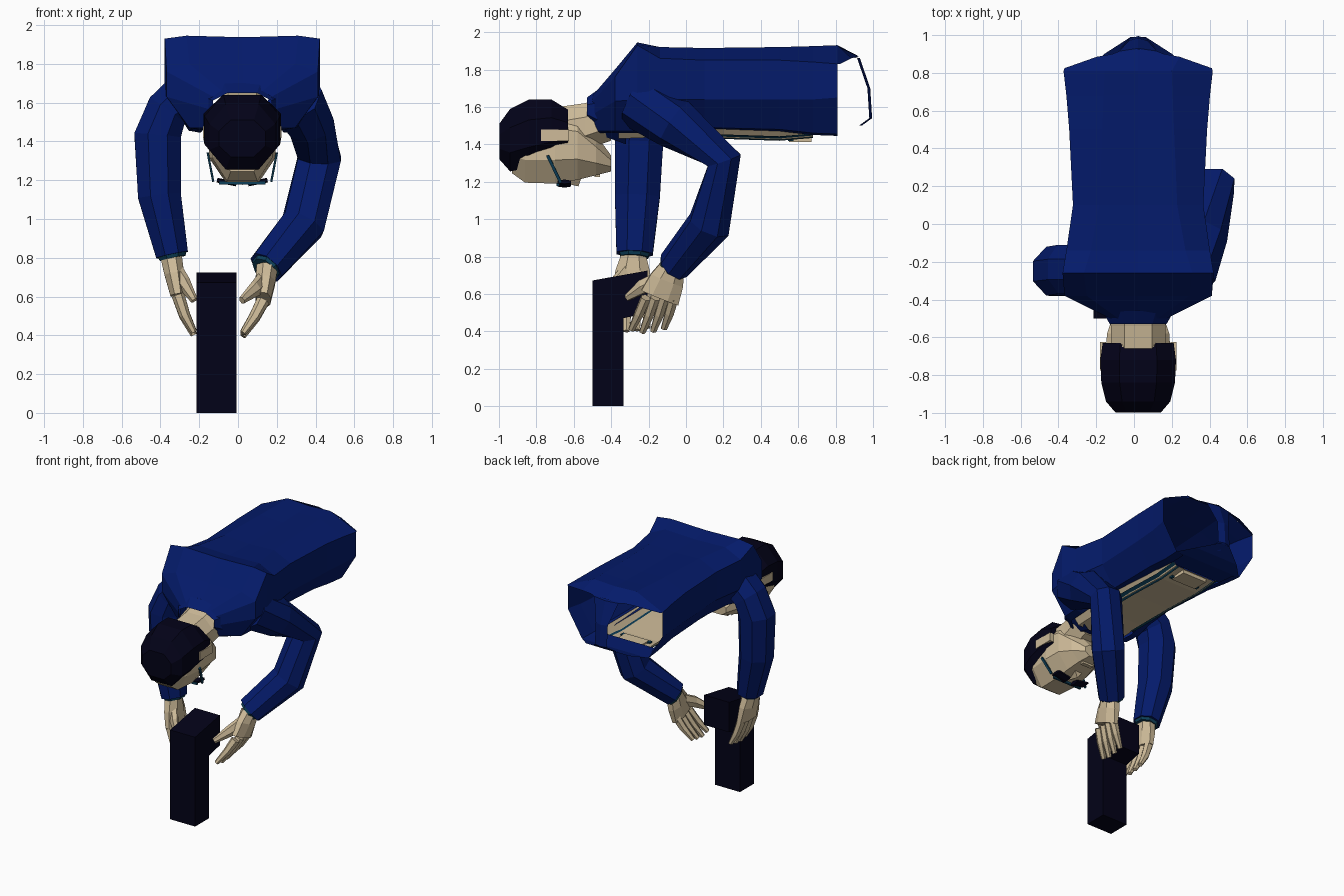
import bpy, bmesh, math
from mathutils import Vector as V

if "Cube" in bpy.data.objects:
    bpy.data.objects.remove(bpy.data.objects["Cube"])

CX = 0.022  # the body's own centre line


def mat(name, c):
    m = bpy.data.materials.new(name)
    m.diffuse_color = (*c, 1)
    m.use_nodes = True
    m.node_tree.nodes["Principled BSDF"].inputs["Base Color"].default_value = m.diffuse_color
    return m


BLUE = mat("blue cloth", (0.0012, 0.0105, 0.145))
SKIN = mat("skin", (0.62, 0.50, 0.32))
DARK = mat("dark navy", (0.0008, 0.0006, 0.009))
TEAL = mat("teal trim", (0.004, 0.05, 0.10))


def mesh(name, verts, faces, m):
    bm = bmesh.new()
    vs = [bm.verts.new(v) for v in verts]
    for f in faces:
        bm.faces.new([vs[i] for i in f])
    bmesh.ops.recalc_face_normals(bm, faces=bm.faces)
    me = bpy.data.meshes.new(name)
    bm.to_mesh(me)
    bm.free()
    me.materials.append(m)
    ob = bpy.data.objects.new(name, me)
    bpy.context.collection.objects.link(ob)
    return ob


def loft(name, rings, m, closed=True, caps=True):
    n = len(rings[0])
    faces = []
    for r in range(len(rings) - 1):
        for i in range(n if closed else n - 1):
            j = (i + 1) % n
            faces.append((r * n + i, r * n + j, r * n + n + j, r * n + n + i))
    if caps and closed:
        faces += [tuple(range(n)), tuple(range(len(rings) * n - n, len(rings) * n))]
    return mesh(name, [p for r in rings for p in r], faces, m)


def tube(name, path, m, side=(0, 1, 0), n=8, caps=True):
    """path: (point, radius along side, radius across)"""
    rings = []
    for i, (p, a, b) in enumerate(path):
        d = V(path[min(i + 1, len(path) - 1)][0]) - V(path[max(i - 1, 0)][0])
        s = V(side) - d * (V(side).dot(d) / d.length_squared)
        s.normalize()
        t = d.normalized().cross(s)
        rings.append([V(p) + s * a * math.cos(math.tau * (k + .5) / n)
                      + t * b * math.sin(math.tau * (k + .5) / n) for k in range(n)])
    return loft(name, rings, m, caps=caps)


def oct_rings(rows):
    """rows: y, half width, top z, bottom z"""
    out = []
    for y, w, t, b in rows:
        h = t - b
        half = [(.5 * w, t), (w, t - .3 * h), (w, b + .3 * h), (.5 * w, b)]
        out.append([V((CX + x, y, z)) for x, z in half] +
                   [V((CX - x, y, z)) for x, z in reversed(half)])
    return out


def box(name, c, s, m):
    x, y, z = (v / 2 for v in s)
    ring = [(-x, -y), (x, -y), (x, y), (-x, y)]
    return loft(name, [[V(c) + V((a, b, h)) for a, b in ring] for h in (-z, z)], m)


# Coat: open shell along y (y, half width, shoulder part of it, top, upper side, lower side, bottom)
coat = []
for y, w, k, t, s, l, b in [(-.50, .15, .7, 1.66, 1.63, 1.56, 1.47), (-.38, .39, .7, 1.80, 1.76, 1.63, 1.47),
                            (-.26, .40, .72, 1.945, 1.93, 1.64, 1.47), (-.14, .38, .66, 1.92, 1.86, 1.64, 1.49),
                            (.10, .345, .6, 1.915, 1.85, 1.64, 1.49), (.50, .365, .52, 1.92, 1.85, 1.64, 1.48),
                            (.68, .38, .48, 1.925, 1.84, 1.64, 1.46), (.81, .395, .45, 1.93, 1.83, 1.65, 1.455)]:
    half = [(.55 * w, b - .01), (.70 * w, b), (w, l), (w, s), (k * w, t)]
    coat.append([V((CX + x, y, z)) for x, z in half] + [V((CX, y, t - .008))] +
                [V((CX - x, y, z)) for x, z in reversed(half)])
loft("coat", coat, BLUE, closed=False)

# Seat: top and bottom panels plus the centre strip between the open leg holes
top = [[(-.395, .81, 1.83), (-.178, .81, 1.93), (0, .81, 1.922), (.178, .81, 1.93), (.395, .81, 1.83)],
       [(-.39, .825, 1.83), (-.22, .885, 1.86), (0, .925, 1.87), (.22, .885, 1.86), (.39, .825, 1.83)]]
loft("seat_top", [[V(p) + V((CX, 0, 0)) for p in r] for r in top], BLUE, closed=False)
strip = [(.21, .885, 1.87), (.10, .93, 1.86), (.05, .985, 1.70), (.05, .995, 1.54), (.10, .94, 1.50)]
loft("seat_strip", [[V((CX - w, y - .015, z)), V((CX, y, z)), V((CX + w, y - .015, z))]
                    for w, y, z in strip], BLUE, closed=False)
low = [(.22, .66, 1.46), (.275, .81, 1.455), (.18, .90, 1.48), (.04, .99, 1.53)]
loft("seat_bottom", [[V((CX - w, y, z)), V((CX, y, z)), V((CX + w, y, z))]
                     for w, y, z in low], BLUE, closed=False)

# Chest and belly in the coat opening, trimmed along the edges
loft("chest", [[V((CX + x, y, z)) for x, z in ((-.22, 1.49), (-.17, b), (.17, b), (.22, 1.49))]
               for y, b in [(-.36, 1.43), (-.1, 1.44), (.2, 1.435), (.5, 1.425), (.68, 1.44)]],
     SKIN, closed=False)
for s in (-1, 1):
    loft("lapel_trim", [[V((CX + s * .20, y, z + .018)), V((CX + s * .15, y, z - .006))]
                        for y, z in [(-.2, 1.435), (.2, 1.435), (.5, 1.425), (.68, 1.44)]],
         TEAL, closed=False)
box("waist_fold", (CX, .61, 1.428), (.20, .12, .03), SKIN)
box("waist_clasp", (CX, .56, 1.43), (.24, .03, .022), TEAL)

# Neck and collar
loft("neck", oct_rings([(-.68, .145, 1.60, 1.34), (-.54, .145, 1.62, 1.37), (-.40, .15, 1.66, 1.42)]), SKIN)
loft("collar", oct_rings([(-.53, .15, 1.65, 1.52), (-.46, .19, 1.70, 1.45), (-.32, .23, 1.71, 1.40)]),
     BLUE, caps=False)

# Head, face pointing down
loft("head", oct_rings([(-.93, .12, 1.55, 1.245), (-.86, .155, 1.60, 1.195), (-.70, .172, 1.61, 1.19),
                        (-.58, .165, 1.58, 1.21), (-.48, .13, 1.45, 1.235), (-.40, .075, 1.34, 1.255)]), SKIN)
loft("hair", oct_rings([(-.998, .12, 1.51, 1.32), (-.94, .17, 1.59, 1.255), (-.84, .195, 1.64, 1.275),
                        (-.72, .20, 1.64, 1.315), (-.63, .188, 1.585, 1.355)]), DARK)
mesh("nose", [(CX, -.68, 1.20), (CX - .035, -.56, 1.22), (CX + .035, -.56, 1.22), (CX, -.575, 1.175)],
     [(0, 1, 3), (0, 3, 2), (1, 2, 3)], SKIN)
box("lips", (CX, -.475, 1.235), (.09, .03, .02), SKIN)
box("glasses_bridge", (CX, -.685, 1.185), (.24, .015, .015), TEAL)
for s in (-1, 1):
    box("ear", (CX + s * .187, -.70, 1.448), (.032, .15, .062), SKIN)
    tube("lens", [((CX + s * .03, -.65, 1.18), .042, .012), ((CX + s * .13, -.65, 1.20), .042, .012)],
         DARK, n=6)
    tube("glasses_temple", [((CX + s * .178, -.74, 1.34), .011, .008),
                            ((CX + s * .150, -.67, 1.195), .011, .008)], TEAL, n=4)

# Sleeves
ARMS = {
    "left": [((.29, -.27, 1.63), .14, .15), ((.365, -.06, 1.51), .14, .13), ((.42, .205, 1.315), .10, .12),
             ((.335, .125, .97), .12, .12), ((.145, -.065, .75), .09, .098)],
    "right": [((-.25, -.24, 1.66), .14, .13), ((-.365, -.24, 1.56), .14, .12), ((-.415, -.25, 1.43), .14, .13),
              ((-.405, -.26, 1.12), .13, .12), ((-.34, -.275, .815), .105, .09)]}
for side, path in ARMS.items():
    tube(side + "_sleeve", path, BLUE)
    p, q = V(path[-1][0]), V(path[-2][0])
    d = (p - q).normalized()
    tube(side + "_cuff", [(p - d * .002, .088, .082), (p + d * .018, .08, .072)], TEAL)

# Hands: palm, four fingers and a thumb
def hand(side, wrist, knuckle, bend, tip, spread, thumb):
    w, k, b, t = V(wrist), V(knuckle), V(bend), V(tip)
    tube(side + "_palm", [(w, .07, .06), (w.lerp(k, .45), .10, .055), (k, .115, .042)], SKIN)
    for i in range(4):
        o = V((0, (i - 1.5) * .050, 0))
        f = V((0, (i - 1.5) * spread, (abs(i - 1.3) - .6) * .014))
        tube(side + "_finger", [(k + o, .028, .034), (b + o.lerp(f, .5), .027, .028),
                                (t + f, .018, .016)], SKIN, n=6)
    tube(side + "_thumb", [(w.lerp(k, .3), .05, .035), (V(thumb[0]), .042, .03), (V(thumb[1]), .02, .017)],
         SKIN, side=(0, 0, 1), n=6)


hand("left", (.15, -.07, .75), (.13, -.14, .58), (.085, -.17, .49), (.025, -.205, .40), .058,
     ((.09, -.23, .64), (.02, -.315, .58)))
hand("right", (-.345, -.28, .81), (-.31, -.29, .61), (-.275, -.29, .50), (-.228, -.29, .405), .056,
     ((-.28, -.36, .67), (-.225, -.40, .58)))

# Stand the hands hold: a post with an overhanging slanted head
prof = [(-.5, 0), (-.335, 0), (-.335, .47), (-.205, .50), (-.205, .725), (-.5, .672)]
loft("stand", [[V((x, y, z)) for y, z in prof] for x in (-.215, -.007)], DARK)
